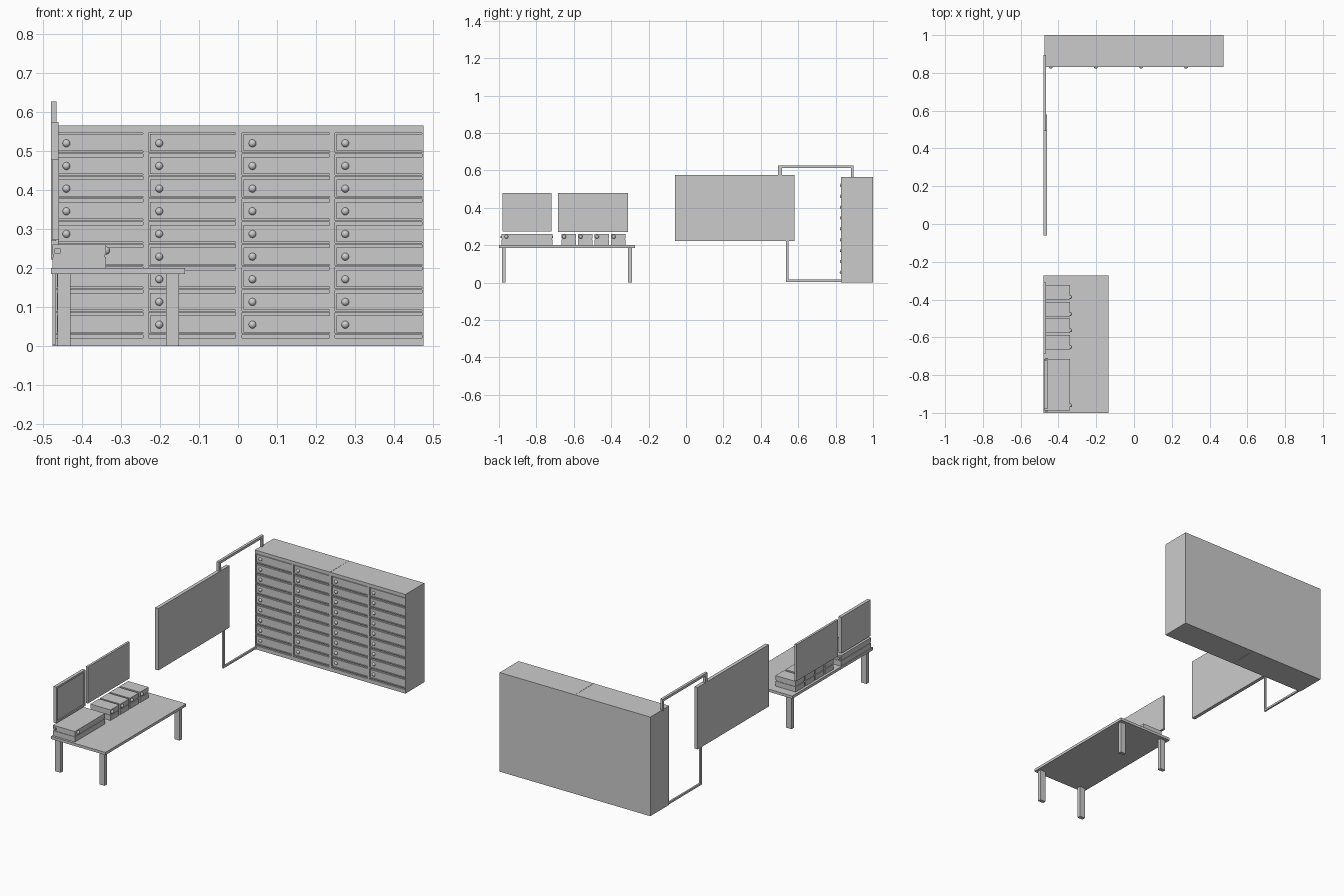
import bpy, bmesh
from mathutils import Matrix, Vector

if "Cube" in bpy.data.objects:
    bpy.data.objects.remove(bpy.data.objects["Cube"])


def add_box(bm, x0, x1, y0, y1, z0, z1):
    m = Matrix.Translation(((x0 + x1) / 2, (y0 + y1) / 2, (z0 + z1) / 2))
    m = m @ Matrix.Diagonal((x1 - x0, y1 - y0, z1 - z0, 1))
    bmesh.ops.create_cube(bm, size=1, matrix=m)


def finish(bm, name, smooth=False):
    me = bpy.data.meshes.new(name)
    if smooth:
        for f in bm.faces:
            f.smooth = True
    bm.to_mesh(me)
    bm.free()
    ob = bpy.data.objects.new(name, me)
    bpy.context.collection.objects.link(ob)
    return ob


def boxes(name, *dims):
    bm = bmesh.new()
    for d in dims:
        add_box(bm, *d)
    return finish(bm, name)


def knobs(name, points, r=0.01):
    bm = bmesh.new()
    for p in points:
        bmesh.ops.create_uvsphere(bm, u_segments=16, v_segments=10, radius=r,
                                  matrix=Matrix.Translation(Vector(p)))
    return finish(bm, name, True)


# Drawer cabinet: two carcasses side by side
FRONT, INNER = 0.83, 0.836
boxes("cabinet_left", (-0.475, -0.0005, INNER, 1.0, 0, 0.565))
boxes("cabinet_right", (0.0005, 0.475, INNER, 1.0, 0, 0.565))

# Face frame: rails and the stiles between columns
starts = [-0.468, -0.230, 0.010, 0.249]
ends = [-0.243, -0.006, 0.235, 0.472]
edges = [-0.475] + ends
frame = [(a, b, FRONT, INNER, z0, z1)
         for a, b in ((-0.475, -0.0005), (0.0005, 0.475))
         for z0, z1 in ((0, 0.021), (0.546, 0.565))]
frame += [(a, b, FRONT, INNER, 0.021, 0.546)
          for a, b in zip(edges, starts + [0.475])]
boxes("cabinet_face_frame", *frame)

# Drawer fronts with a narrow strip and pull slot under each
rows = [0.055 + 0.0581 * i for i in range(9)]
fronts, strips = [], []
for a, b in zip(starts, ends):
    for z in rows:
        fronts.append((a + 0.004, b, FRONT, INNER, z - 0.020, z + 0.0235))
        strips.append((a, b, FRONT, INNER, z - 0.027, z - 0.023))
boxes("drawer_fronts", *fronts)
boxes("drawer_strips", *strips)
knobs("drawer_knobs", [(x, 0.832, z) for x in (-0.44, -0.202, 0.037, 0.275)
                       for z in rows])

# Wall board and its square conduits
boxes("wall_board", (-0.48, -0.46, -0.06, 0.58, 0.222, 0.575))
boxes("upper_conduit",
      (-0.48, -0.465, 0.492, 0.512, 0.575, 0.613),
      (-0.48, -0.465, 0.492, 0.896, 0.613, 0.627),
      (-0.48, -0.465, 0.882, 0.896, 0.56, 0.613))
boxes("lower_conduit",
      (-0.476, -0.466, 0.535, 0.547, 0.015, 0.222),
      (-0.476, -0.466, 0.535, 0.835, 0.004, 0.015))

# Table
boxes("table_top", (-0.48, -0.136, -1.0, -0.272, 0.185, 0.2))
boxes("table_legs", *[(x, x + 0.034, y, y + 0.02, 0, 0.185)
                      for x in (-0.463, -0.185) for y in (-0.985, -0.31)])


# Device boxes: two stacked halves with a recessed seam
def device(name, x0, x1, y0, y1):
    boxes(name, (x0, x1, y0, y1, 0.2, 0.229),
          (x0 + 0.003, x1 - 0.003, y0 + 0.003, y1 - 0.003, 0.229, 0.235),
          (x0, x1, y0, y1, 0.235, 0.26))


device("large_device", -0.476, -0.338, -0.987, -0.715)
small = [(-0.665, -0.587), (-0.577, -0.5), (-0.49, -0.412), (-0.4, -0.323)]
for i, (y0, y1) in enumerate(small):
    device(f"small_device_{i + 1}", -0.466, -0.338, y0, y1)
knobs("device_knobs", [(-0.338, y, 0.245) for y in
                       [-0.96] + [y0 + 0.014 for y0, _ in small]])
boxes("large_device_tabs", *[(-0.47, -0.455, y, y + 0.006, 0.238, 0.25)
                             for y in (-0.992, -0.716)])

# Screens: framed one and plain one
Y0, Y1, Z0, Z1, T = -0.98, -0.72, 0.272, 0.478, 0.011
boxes("framed_screen_panel", (-0.477, -0.464, Y0, Y1, Z0, Z1))
boxes("framed_screen_rim",
      (-0.464, -0.459, Y0, Y1, Z0, Z0 + T), (-0.464, -0.459, Y0, Y1, Z1 - T, Z1),
      (-0.464, -0.459, Y0, Y0 + T, Z0 + T, Z1 - T),
      (-0.464, -0.459, Y1 - T, Y1, Z0 + T, Z1 - T))
boxes("wide_screen", (-0.48, -0.467, -0.685, -0.31, 0.27, 0.478))
